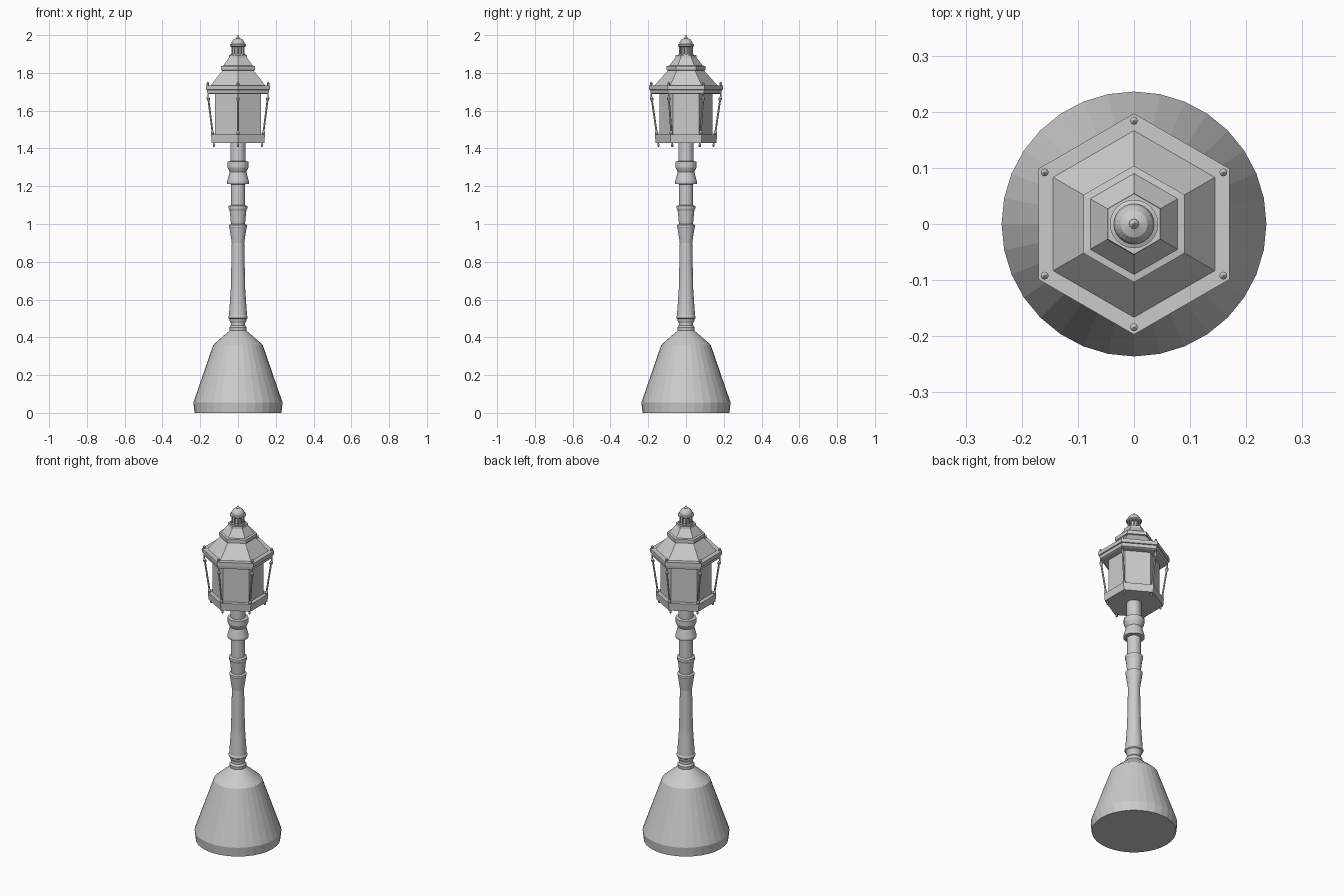
import bpy, bmesh, math
from mathutils import Vector

def finish(name, bm):
    bmesh.ops.recalc_face_normals(bm, faces=bm.faces)
    me = bpy.data.meshes.new(name)
    bm.to_mesh(me)
    bm.free()
    ob = bpy.data.objects.new(name, me)
    bpy.context.collection.objects.link(ob)
    return ob

def ring_stack(bm, profile, n, place):
    """Loft n-sided rings of (radius, height), capped at both ends."""
    rings = []
    for r, z in profile:
        rings.append([bm.verts.new(place(r * math.cos(math.pi / 2 + 2 * math.pi * i / n),
                                         r * math.sin(math.pi / 2 + 2 * math.pi * i / n), z))
                      for i in range(n)])
    for a, b in zip(rings, rings[1:]):
        for i in range(n):
            j = (i + 1) % n
            bm.faces.new((a[i], a[j], b[j], b[i]))
    bm.faces.new(rings[0][::-1])
    bm.faces.new(rings[-1])

def lathe(name, profile, n):
    bm = bmesh.new()
    ring_stack(bm, profile, n, lambda x, y, z: Vector((x, y, z)))
    return finish(name, bm)

# Bell-shaped foot
lathe("base", [(.23, 0), (.236, .055), (.131, .36), (.08, .405), (.045, .435)], 32)

# Turned post
lathe("post", [(.044, .43), (.046, .452), (.038, .463), (.038, .475), (.045, .49),
               (.045, .497), (.051, .502), (.051, .51), (.048, .515), (.038, .66), (.033, .9),
               (.045, .98), (.047, .985), (.047, .995), (.037, 1.0), (.044, 1.07),
               (.049, 1.082), (.049, 1.095), (.038, 1.1), (.038, 1.21), (.058, 1.213),
               (.058, 1.225), (.044, 1.275), (.056, 1.3), (.056, 1.33), (.04, 1.333),
               (.04, 1.44)], 32)

# Six-sided lantern with corners on the y axis
lathe("lantern_tray", [(.161, 1.43), (.165, 1.475), (.14, 1.475)], 6)
lathe("lantern_glass", [(.14, 1.46), (.14, 1.70)], 6)
lathe("lantern_rim", [(.176, 1.688), (.187, 1.692), (.190, 1.71), (.197, 1.712), (.197, 1.734), (.16, 1.734)], 6)
lathe("lower_roof", [(.17, 1.73), (.08, 1.83)], 6)
lathe("upper_roof", [(.09, 1.81), (.104, 1.815), (.104, 1.836), (.09, 1.838),
                     (.056, 1.88), (.054, 1.895)], 6)

# Vent with small columns under a domed cap
lathe("vent_floor", [(.04, 1.893), (.04, 1.90)], 24)
lathe("vent_core", [(.022, 1.895), (.022, 1.945)], 16)
bm = bmesh.new()
for k in range(10):
    a = math.radians(36 * k + 18)
    cx, cy = .032 * math.cos(a), .032 * math.sin(a)
    ring_stack(bm, [(.004, 1.895), (.004, 1.945)], 8,
               lambda x, y, z: Vector((x + cx, y + cy, z)))
finish("vent_columns", bm)
lathe("cap", [(.036, 1.937), (.043, 1.942), (.043, 1.95), (.036, 1.953), (.033, 1.965),
              (.024, 1.977), (.01, 1.983)], 24)
lathe("finial", [(.005, 1.98), (.009, 1.986), (.005, 1.991), (.001, 2.0)], 12)

# Slanted corner rods with beads along them
bm = bmesh.new()
profile = [(.002, 1.408), (.006, 1.412), (.006, 1.42), (.004, 1.424), (.004, 1.472),
           (.009, 1.477), (.009, 1.485), (.005, 1.492), (.005, 1.65), (.009, 1.658),
           (.009, 1.668), (.004, 1.675), (.004, 1.733), (.007, 1.738), (.007, 1.747),
           (.001, 1.754)]
for k in range(6):
    a = math.radians(90 + 60 * k)
    def place(x, y, z):
        r = .146 + .038 * min(1, max(0, (z - 1.42) / .26))
        return Vector((x + r * math.cos(a), y + r * math.sin(a), z))
    ring_stack(bm, profile, 10, place)
finish("corner_rods", bm)
